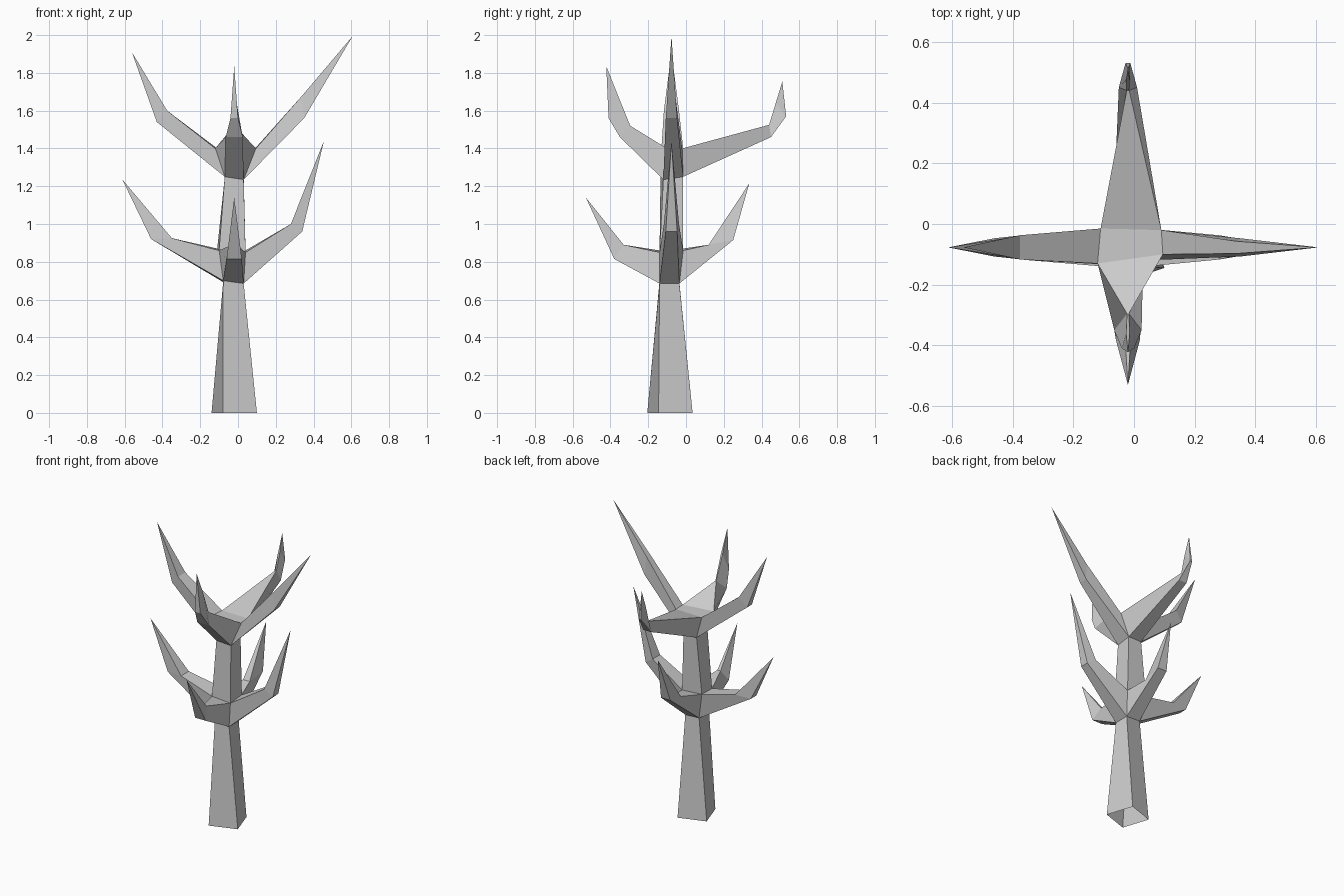
import bpy, bmesh
from mathutils import Vector

if "Cube" in bpy.data.objects:
    bpy.data.objects.remove(bpy.data.objects["Cube"])

CX, CY = -0.02, -0.077          # trunk axis
bm = bmesh.new()


def ring(points):
    return [bm.verts.new(p) for p in points]


def bridge(a, b):
    for i in range(4):
        j = (i + 1) % 4
        bm.faces.new((a[i], a[j], b[j], b[i]))


def branch(lower, upper, side, stations, tip):
    """Grow a bent four-sided branch out of one trunk side.
    A station is (reach, z, half width) for its lower and upper edge."""
    out = [Vector((0, -1, 0)), Vector((1, 0, 0)), Vector((0, 1, 0)), Vector((-1, 0, 0))][side]
    across = Vector((-out.y, out.x, 0))
    axis = Vector((CX, CY, 0))
    axis -= out * axis.dot(out)

    def at(reach, z, w=0):
        return axis + out * reach + across * w + Vector((0, 0, z))

    j = (side + 1) % 4
    prev = [lower[side], lower[j], upper[j], upper[side]]
    for (lr, lz, lw), (ur, uz, uw) in stations:
        nxt = ring([at(lr, lz, -lw), at(lr, lz, lw), at(ur, uz, uw), at(ur, uz, -uw)])
        bridge(prev, nxt)
        prev = nxt
    point = bm.verts.new(at(*tip))
    for i in range(4):
        bm.faces.new((prev[i], prev[(i + 1) % 4], point))


# trunk rings, corners in order front left, front right, back right, back left
base = ring([(-0.08, -0.205, 0), (0.10, -0.145, 0), (0.04, 0.035, 0), (-0.14, -0.025, 0)])
low_a = ring([(-0.078, -0.14, 0.70), (0.03, -0.14, 0.685), (0.03, -0.035, 0.685), (-0.075, -0.035, 0.69)])
low_b = ring([(-0.10, -0.14, 0.86), (0.04, -0.14, 0.85), (0.04, -0.015, 0.86), (-0.11, -0.015, 0.87)])
top_a = ring([(-0.07, -0.135, 1.25), (0.03, -0.12, 1.235), (0.03, -0.015, 1.25), (-0.07, -0.015, 1.25)])
top_b = ring([(-0.12, -0.13, 1.40), (0.095, -0.10, 1.40), (0.09, -0.02, 1.40), (-0.11, -0.015, 1.40)])
bridge(base, low_a)
bridge(low_b, top_a)
bm.faces.new(top_b)

# lower tier: front, right, back, left
lower_tier = [
    ([((0.38, 0.815, 0.04), (0.33, 0.89, 0.012))], (0.53, 1.14)),
    ([((0.34, 0.96, 0.03), (0.28, 1.00, 0.04))], (0.455, 1.44)),
    ([((0.25, 0.915, 0.035), (0.12, 0.89, 0.025))], (0.335, 1.215)),
    ([((0.46, 0.92, 0.03), (0.35, 0.925, 0.042))], (0.612, 1.235)),
]
# upper tier: front, right, back, left
upper_tier = [
    ([((0.35, 1.46, 0.045), (0.295, 1.52, 0.003)),
      ((0.41, 1.56, 0.02), (0.36, 1.68, 0.006))], (0.422, 1.835)),
    ([((0.35, 1.56, 0.03), (0.34, 1.68, 0.02))], (0.607, 1.995)),
    ([((0.45, 1.46, 0.03), (0.44, 1.525, 0.004)),
      ((0.53, 1.57, 0.008), (0.475, 1.64, 0.006))], (0.51, 1.755)),
    ([((0.43, 1.54, 0.025), (0.375, 1.60, 0.04))], (0.562, 1.91)),
]
for side in range(4):
    branch(low_a, low_b, side, *lower_tier[side])
    branch(top_a, top_b, side, *upper_tier[side])

# one continuous faceted shell, open underneath
bmesh.ops.recalc_face_normals(bm, faces=bm.faces)
mesh = bpy.data.meshes.new("bare_tree")
bm.to_mesh(mesh)
bm.free()
tree = bpy.data.objects.new("bare_tree", mesh)
bpy.context.collection.objects.link(tree)
